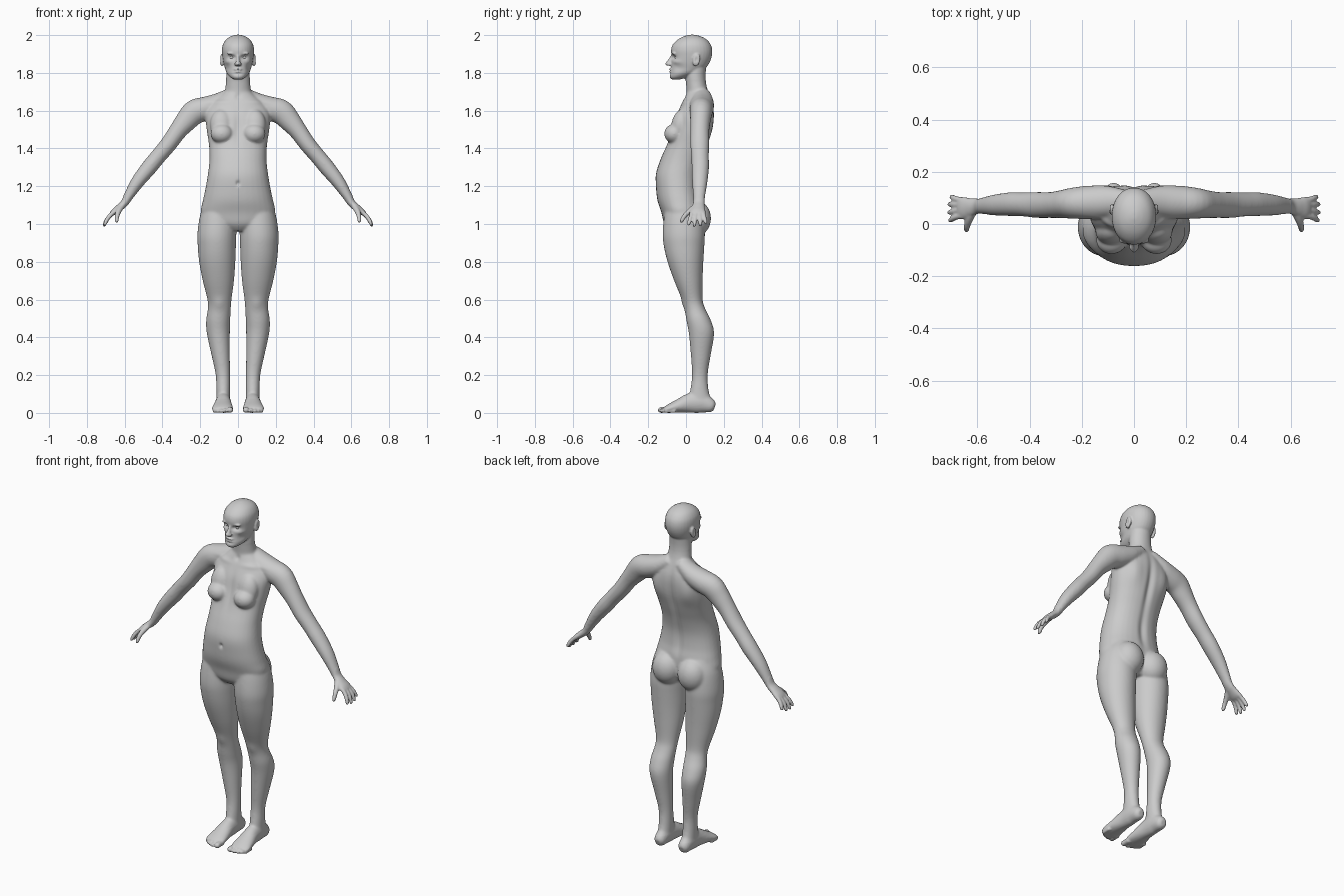
import bpy, bmesh, math
from mathutils import Vector, Matrix

bm = bmesh.new()
X, Y, Z = Vector((1, 0, 0)), Vector((0, 1, 0)), Vector((0, 0, 1))


def spline(rows, steps=4):
    """Catmull-Rom interpolation of rows of numbers."""
    out = []
    for i in range(len(rows) - 1):
        p0, p1 = rows[max(i - 1, 0)], rows[i]
        p2, p3 = rows[i + 1], rows[min(i + 2, len(rows) - 1)]
        for s in range(steps):
            t = s / steps
            out.append([0.5 * (2 * b + (c - a) * t + (2 * a - 5 * b + 4 * c - d) * t * t
                               + (3 * b - a - 3 * c + d) * t ** 3)
                        for a, b, c, d in zip(p0, p1, p2, p3)])
    return out + [list(rows[-1])]


def loft(rows, side, axis=None, n=2.0, seg=32):
    """Closed tube through rows of (x, y, z, radius along side, other radius)."""
    pts = spline(rows)
    rings = []
    for i, r in enumerate(pts):
        a, b = pts[max(i - 1, 0)], pts[min(i + 1, len(pts) - 1)]
        t = axis or (Vector(b[:3]) - Vector(a[:3])).normalized()
        u = (side - t * side.dot(t)).normalized()
        v = t.cross(u)
        ring = []
        for k in range(seg):
            c, s = math.cos(k * math.tau / seg), math.sin(k * math.tau / seg)
            c = math.copysign(abs(c) ** (2 / n), c)
            s = math.copysign(abs(s) ** (2 / n), s)
            ring.append(bm.verts.new(Vector(r[:3]) + u * c * max(r[3], .002)
                                     + v * s * max(r[4], .002)))
        rings.append(ring)
    for p, q in zip(rings, rings[1:]):
        for k in range(seg):
            j = (k + 1) % seg
            bm.faces.new((p[k], p[j], q[j], q[k]))
    bm.faces.new(rings[0])
    bm.faces.new(rings[-1])


def upright(rows, n=2.0):
    """Stack of level sections: (z, centre x, half width, front y, back y)."""
    loft([(cx, (f + b) / 2, z, w, (b - f) / 2) for z, cx, w, f, b in rows], X, Z, n)


def blob(loc, size, rot=0, target=None):
    m = Matrix.Translation(loc) @ Matrix.Rotation(rot, 4, 'X') @ Matrix.Diagonal((*size, 1))
    bmesh.ops.create_icosphere(target or bm, subdivisions=3, radius=1, matrix=m)


def bake(obj):
    dg = bpy.context.evaluated_depsgraph_get()
    obj.data = bpy.data.meshes.new_from_object(obj.evaluated_get(dg))
    obj.modifiers.clear()


# leg
upright([(1.12, .095, .075, -.10, .07), (1.05, .105, .095, -.115, .09),
         (.95, .112, .103, -.124, .10), (.88, .112, .101, -.117, .097),
         (.80, .110, .096, -.098, .092), (.70, .104, .083, -.063, .088),
         (.60, .098, .064, -.022, .088), (.55, .099, .061, -.008, .103),
         (.49, .105, .064, .002, .132), (.42, .104, .061, .015, .149),
         (.30, .091, .048, .026, .130), (.20, .080, .038, .032, .115),
         (.12, .078, .037, .022, .120), (.06, .078, .036, .01, .135), (.03, .078, .03, .01, .13)])
# foot and toes
loft([(.078, .152, .03, .015, .018), (.078, .135, .036, .031, .035), (.078, .08, .055, .038, .055),
      (.078, .02, .052, .041, .052), (.08, -.04, .036, .050, .036),
      (.082, -.09, .023, .056, .023), (.083, -.115, .015, .048, .014)], X)
for x, tip, r in [(.042, -.148, .016), (.069, -.145, .012), (.089, -.138, .0115),
                  (.107, -.128, .011), (.123, -.115, .0105)]:
    loft([(x, tip + .06, r, r, r), (x, tip + .025, r, r * .95, r), (x, tip + .01, r * .9, r, r * .9),
          (x, tip, r * .8, r * .5, r * .4)], X, seg=16)
# shoulder and arm
loft([(.03, .085, 1.69, .045, .035), (.10, .086, 1.645, .06, .05), (.17, .083, 1.613, .064, .062),
      (.23, .080, 1.592, .060, .066), (.275, .076, 1.545, .054, .058), (.32, .073, 1.49, .050, .048),
      (.37, .073, 1.42, .050, .044), (.425, .075, 1.355, .046, .042), (.47, .076, 1.30, .046, .042),
      (.53, .073, 1.225, .041, .036), (.575, .070, 1.155, .033, .027),
      (.60, .068, 1.112, .030, .021), (.63, .064, 1.085, .036, .019),
      (.655, .062, 1.065, .042, .017), (.672, .061, 1.052, .038, .011)], Y)
# fingers and thumb
for y, tip, k in [(.030, .014, .90), (.052, .044, 1.0), (.074, .076, .97), (.093, .104, .76)]:
    loft([(.652, y, 1.066, .011, .011), (.672, y, 1.05, .0115, .0115),
          (.672 + .022 * k, (y + tip) / 2, 1.05 - .026 * k, .011, .011),
          (.672 + .036 * k, tip, 1.05 - .056 * k, .009, .009),
          (.672 + .037 * k, tip, 1.05 - .065 * k, .004, .004)], Y, seg=16)
loft([(.615, .05, 1.095, .016, .014), (.632, .018, 1.068, .015, .014), (.64, -.008, 1.042, .012, .012),
      (.642, -.022, 1.018, .010, .010), (.642, -.026, 1.006, .004, .004)], X, seg=16)
# breast, buttock, ear, brow, nostril
blob((.086, -.062, 1.478), (.060, .054, .052))
blob((.088, -.030, 1.525), (.060, .048, .085), -.2)
blob((.082, .055, 1.03), (.084, .078, .095))
blob((.086, .055, 1.868), (.010, .020, .034), -.2)
blob((.084, .048, 1.855), (.012, .012, .018))
blob((.034, -.064, 1.902), (.026, .012, .007))
blob((.011, -.088, 1.846), (.009, .012, .008))

# mirror every sided part
new = bmesh.ops.duplicate(bm, geom=bm.verts[:] + bm.edges[:] + bm.faces[:])['geom']
bmesh.ops.scale(bm, vec=(-1, 1, 1), verts=[g for g in new if isinstance(g, bmesh.types.BMVert)])

# torso
upright([(.962, 0, .05, -.085, .05), (1.0, 0, .165, -.115, .075), (1.06, 0, .197, -.13, .085),
         (1.12, 0, .187, -.150, .085), (1.18, 0, .174, -.158, .074), (1.26, 0, .160, -.160, .073),
         (1.34, 0, .151, -.136, .090), (1.42, 0, .154, -.102, .117), (1.50, 0, .166, -.075, .141),
         (1.57, 0, .172, -.055, .149), (1.62, 0, .155, -.032, .146), (1.66, 0, .115, -.012, .135),
         (1.70, 0, .07, .005, .12)], 2.2)
# neck
upright([(1.64, 0, .09, -.01, .13), (1.69, 0, .072, .002, .122), (1.74, 0, .065, .0, .108),
         (1.79, 0, .062, -.004, .104), (1.86, 0, .06, .0, .11)])
# head
upright([(1.764, 0, .018, -.072, -.04), (1.776, 0, .040, -.086, .01), (1.80, 0, .061, -.084, .07),
         (1.83, 0, .071, -.079, .108), (1.86, 0, .078, -.078, .127), (1.89, 0, .083, -.077, .137),
         (1.92, 0, .085, -.079, .139), (1.95, 0, .080, -.070, .131), (1.977, 0, .063, -.043, .109),
         (1.994, 0, .037, -.010, .077), (2.002, 0, .010, .02, .045)], 2.1)
# nose and lips
loft([(0, -.070, 1.897, .008, .008), (0, -.080, 1.875, .009, .012), (0, -.092, 1.855, .012, .014),
      (0, -.096, 1.846, .013, .015), (0, -.090, 1.838, .010, .010)], X, Z, seg=16)
blob((0, -.080, 1.818), (.023, .011, .006))
blob((0, -.079, 1.806), (.020, .011, .006))

bmesh.ops.recalc_face_normals(bm, faces=bm.faces[:])
mesh = bpy.data.meshes.new("body")
bm.to_mesh(mesh)
bm.free()
body = bpy.data.objects.new("body", mesh)
bpy.context.collection.objects.link(body)

# fuse the parts into one skin
rm = body.modifiers.new("fuse", 'REMESH')
rm.mode = 'VOXEL'
rm.voxel_size = .005
bake(body)

# blend the joins, gently on face, hands and feet
soft = body.vertex_groups.new(name="soft")
soft.add([v.index for v in body.data.vertices
          if .07 < v.co.z < 1.76 and abs(v.co.x) < .6], 1.0, 'REPLACE')
for name, group, count in [("fine", "", 3), ("blend", "soft", 22)]:
    sm = body.modifiers.new(name, 'SMOOTH')
    sm.factor, sm.iterations, sm.vertex_group = .5, count, group
bake(body)

# sculpted dents and swellings: centre, reach, amount
strokes = [
    ((0, .14, 1.46), (.020, .08, .17), -.013),        # spine
    ((0, .08, 1.22), (.022, .06, .10), -.010),        # lower back
    ((0, -.16, 1.215), (.010, .03, .013), -.010),     # navel
    ((0, -.07, 1.51), (.018, .06, .09), -.007),       # breastbone
    ((.10, .145, 1.53), (.040, .05, .07), .009),      # shoulder blade
    ((.10, .0, 1.645), (.060, .05, .013), .005),      # collarbone
    ((0, .0, 1.675), (.015, .03, .015), -.006),       # throat notch
    ((.033, -.07, 1.882), (.019, .03, .011), -.013),  # eye socket
    ((.058, -.04, 1.825), (.020, .04, .022), -.005),  # cheek hollow
    ((.052, -.05, 1.858), (.018, .04, .012), .004),   # cheekbone
    ((0, -.09, 1.812), (.022, .03, .0035), -.005),    # mouth
    ((0, -.08, 1.796), (.020, .02, .005), -.004),     # chin crease
    ((.095, .055, 1.87), (.006, .010, .016), -.006),  # ear bowl
    ((.10, -.01, .58), (.028, .04, .032), .005),      # kneecap
]
moves = []
for v in body.data.vertices:
    p, total = (abs(v.co.x), v.co.y, v.co.z), 0
    for c, r, amount in strokes:
        d = sum(((a - b) / k) ** 2 for a, b, k in zip(p, c, r))
        if d < 6:
            total += amount * math.exp(-d)
    moves.append(v.co + v.normal * total)
for v, co in zip(body.data.vertices, moves):
    v.co = (co.x, co.y, max(co.z, 0))
body.data.shade_smooth()
body.data.name = "body"

# eyes
em = bmesh.new()
for s in (-1, 1):
    blob((s * .033, -.046, 1.882), (.014, .014, .012), target=em)
eye_mesh = bpy.data.meshes.new("eyes")
em.to_mesh(eye_mesh)
em.free()
eye_mesh.shade_smooth()
bpy.context.collection.objects.link(bpy.data.objects.new("eyes", eye_mesh))
